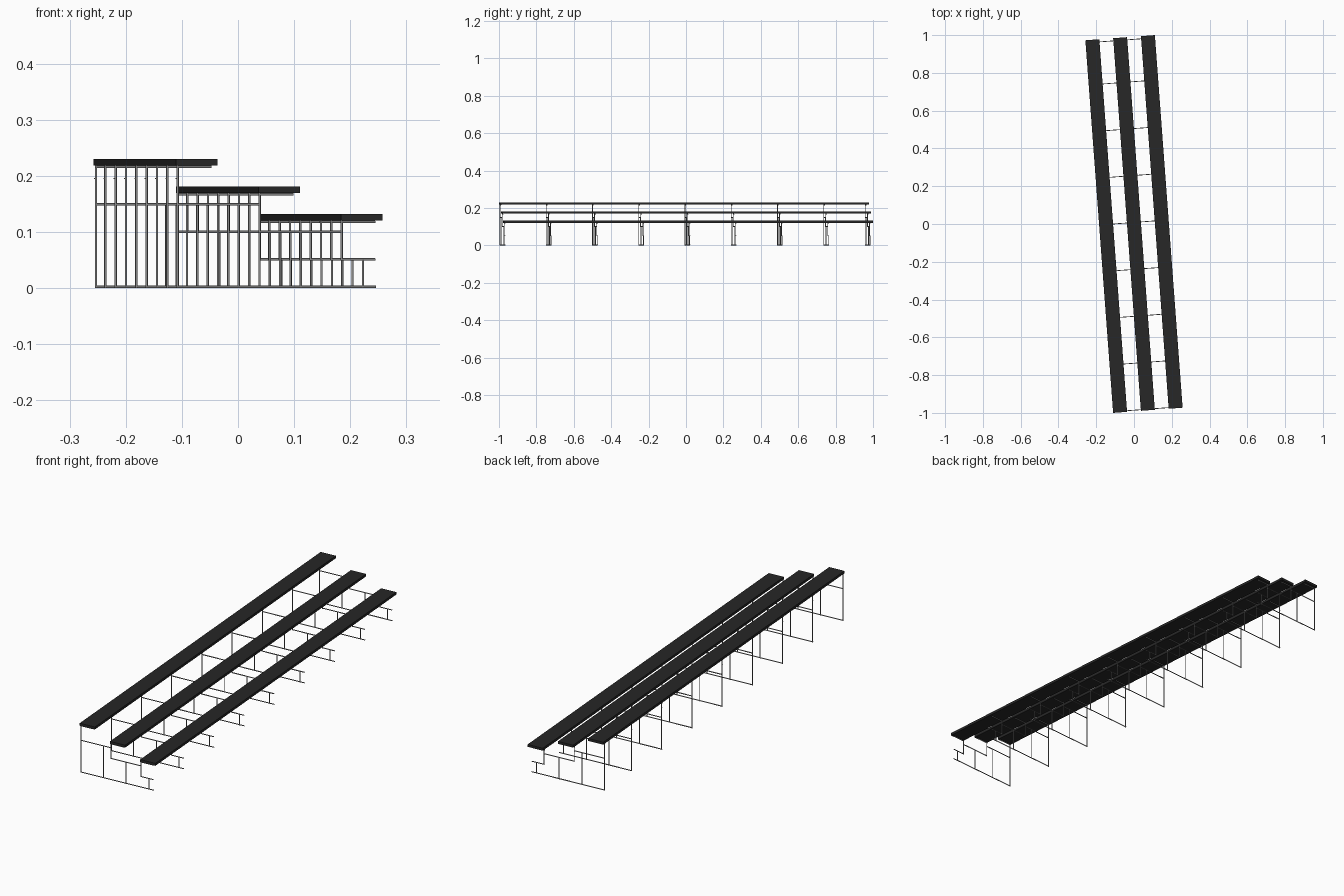
import bpy, bmesh, math
from mathutils import Matrix, Vector

if "Cube" in bpy.data.objects:
    bpy.data.objects.remove(bpy.data.objects["Cube"])

ROT = Matrix.Rotation(math.radians(4.26), 4, 'Z')   # whole stand is turned slightly
R = 0.0021                                          # tube radius
LENGTH = 1.978


def material(name, c):
    m = bpy.data.materials.new(name)
    m.diffuse_color = (c, c, c, 1)
    m.use_nodes = True
    m.node_tree.nodes["Principled BSDF"].inputs["Base Color"].default_value = m.diffuse_color
    return m


plank_mat = material("dark plank", 0.020)
steel_mat = material("grey steel", 0.26)


def add_box(bm, x0, x1, y0, y1, z0, z1):
    size = Matrix.Diagonal((x1 - x0, y1 - y0, z1 - z0, 1))
    mid = Matrix.Translation(((x0 + x1) / 2, (y0 + y1) / 2, (z0 + z1) / 2))
    bmesh.ops.create_cube(bm, size=1, matrix=mid @ size)


def add_tube(bm, a, b, r=R):
    a, b = Vector(a), Vector(b)
    turn = (b - a).to_track_quat('Z', 'Y').to_matrix().to_4x4()
    bmesh.ops.create_cone(bm, cap_ends=True, segments=10, radius1=r, radius2=r,
                          depth=(b - a).length,
                          matrix=Matrix.Translation((a + b) / 2) @ turn)


def finish(bm, name, mat, smooth=False):
    bm.transform(ROT)
    for f in bm.faces:
        f.smooth = smooth and len(f.verts) == 4
    for e in bm.edges:
        e.smooth = len(e.link_faces) == 2 and e.calc_face_angle(0) < 0.8
    me = bpy.data.meshes.new(name)
    bm.to_mesh(me)
    bm.free()
    me.materials.append(mat)
    bpy.context.collection.objects.link(bpy.data.objects.new(name, me))


# three stepped seat planks
for i in range(3):
    bm = bmesh.new()
    x, top = (i - 1) * 0.1475, 0.2295 - i * 0.049
    add_box(bm, x - 0.037, x + 0.037, -LENGTH / 2, LENGTH / 2, top - 0.0115, top)
    finish(bm, f"seat_plank_{i + 1}", plank_mat)

# nine identical tube frames, the last one set in a little
for k in range(9):
    bm = bmesh.new()
    y = min(-0.983 + k * 0.2478, 0.975)

    def rail(x0, x1, z):
        add_tube(bm, (x0, y, z), (x1, y, z))

    def post(x, z0, z1):
        add_tube(bm, (x, y, z0), (x, y, z1))

    back = [-0.181, -0.0345, 0.112]
    rail(-0.183, 0.173, R)                          # floor rail
    for i, x in enumerate(back):
        seat = 0.218 - i * 0.049
        step = 0.149 - i * 0.049
        post(x, step - R if i else 0, seat)         # riser behind the seat
        rail(x - R, x + 0.060, seat - 0.0022)       # bar under the seat
        rail(x, back[i + 1] if i < 2 else 0.172, step)              # step rail
    for x, z in ((-0.072, 0.149), (0.039, 0.100), (0.150, 0.051)):  # lower legs
        post(x, 0, z)
    # small bolt on the back post
    add_tube(bm, (-0.1845, y, 0.195), (-0.181, y, 0.195), 0.001)
    finish(bm, f"support_frame_{k + 1}", steel_mat, True)
